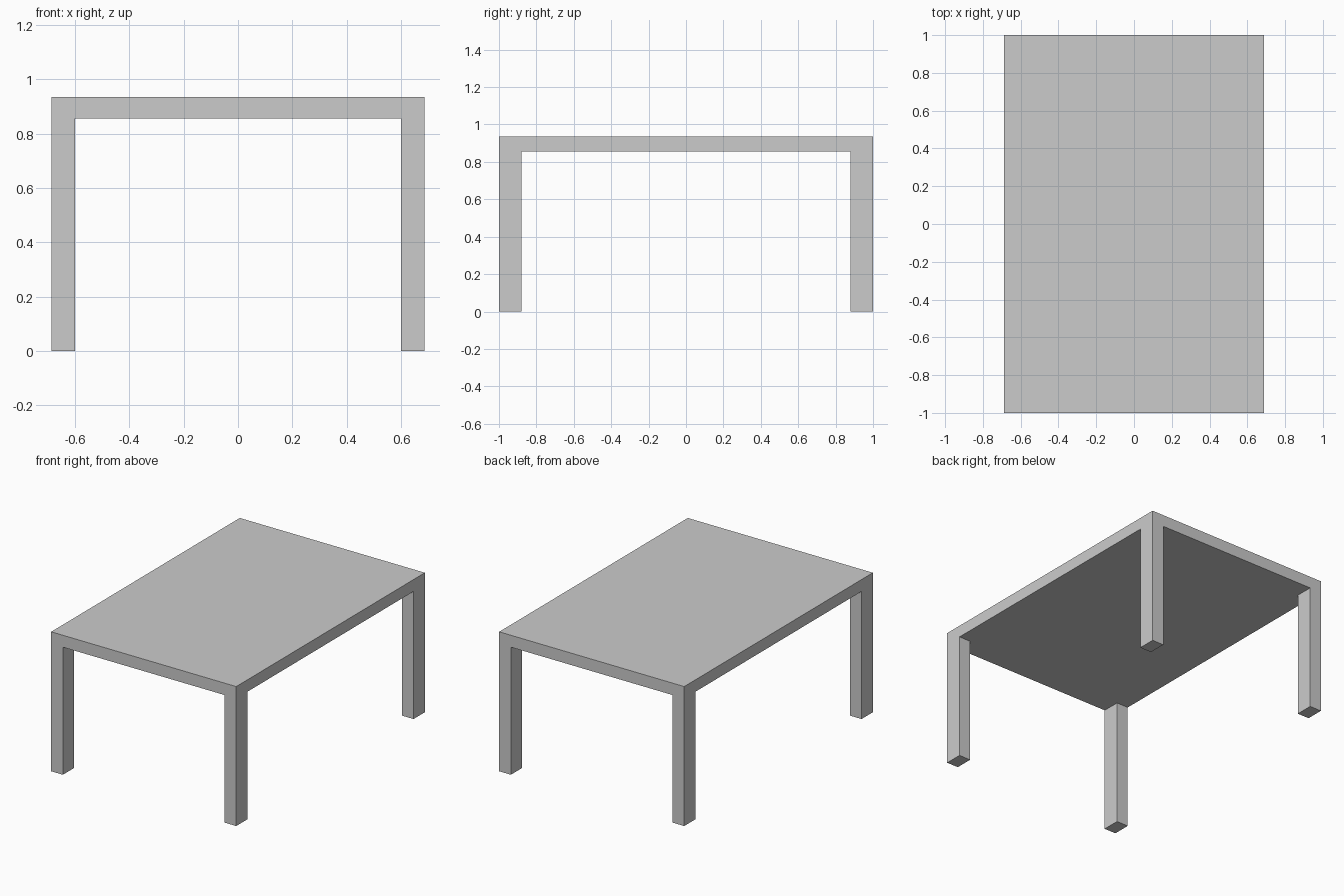
import bpy, bmesh
from mathutils import Vector, Matrix

if "Cube" in bpy.data.objects:
    bpy.data.objects.remove(bpy.data.objects["Cube"])

HX, HY = 0.687, 1.0          # half width, half length
TOP, UNDER = 0.936, 0.856    # tabletop upper and lower heights
IX, IY = 0.60, 0.88          # inner faces of the legs

bm = bmesh.new()

# Tabletop slab
bmesh.ops.create_cube(bm, size=1, matrix=(
    Matrix.Translation((0, 0, (TOP + UNDER) / 2))
    @ Matrix.Diagonal((2 * HX, 2 * HY, TOP - UNDER, 1))))

# Cut the slab along the inner leg lines so each corner becomes its own face
for axis, inner in ((Vector((1, 0, 0)), IX), (Vector((0, 1, 0)), IY)):
    for side in (-1, 1):
        bmesh.ops.bisect_plane(bm, geom=bm.verts[:] + bm.edges[:] + bm.faces[:],
                               plane_co=axis * inner * side, plane_no=axis)

# Four legs pulled down from the underside corners
bm.normal_update()
corners = []
for f in bm.faces:
    c = f.calc_center_median()
    if f.normal.z < -0.9 and abs(c.x) > IX and abs(c.y) > IY:
        corners.append(f)
feet = bmesh.ops.extrude_discrete_faces(bm, faces=corners)["faces"]
for foot in feet:
    for v in foot.verts:
        v.co.z = 0

# Merge flat regions into clean faces
bmesh.ops.recalc_face_normals(bm, faces=bm.faces[:])
bmesh.ops.dissolve_limit(bm, angle_limit=0.01, verts=bm.verts[:], edges=bm.edges[:])

mesh = bpy.data.meshes.new("table")
bm.to_mesh(mesh)
bm.free()
bpy.context.collection.objects.link(bpy.data.objects.new("table", mesh))
